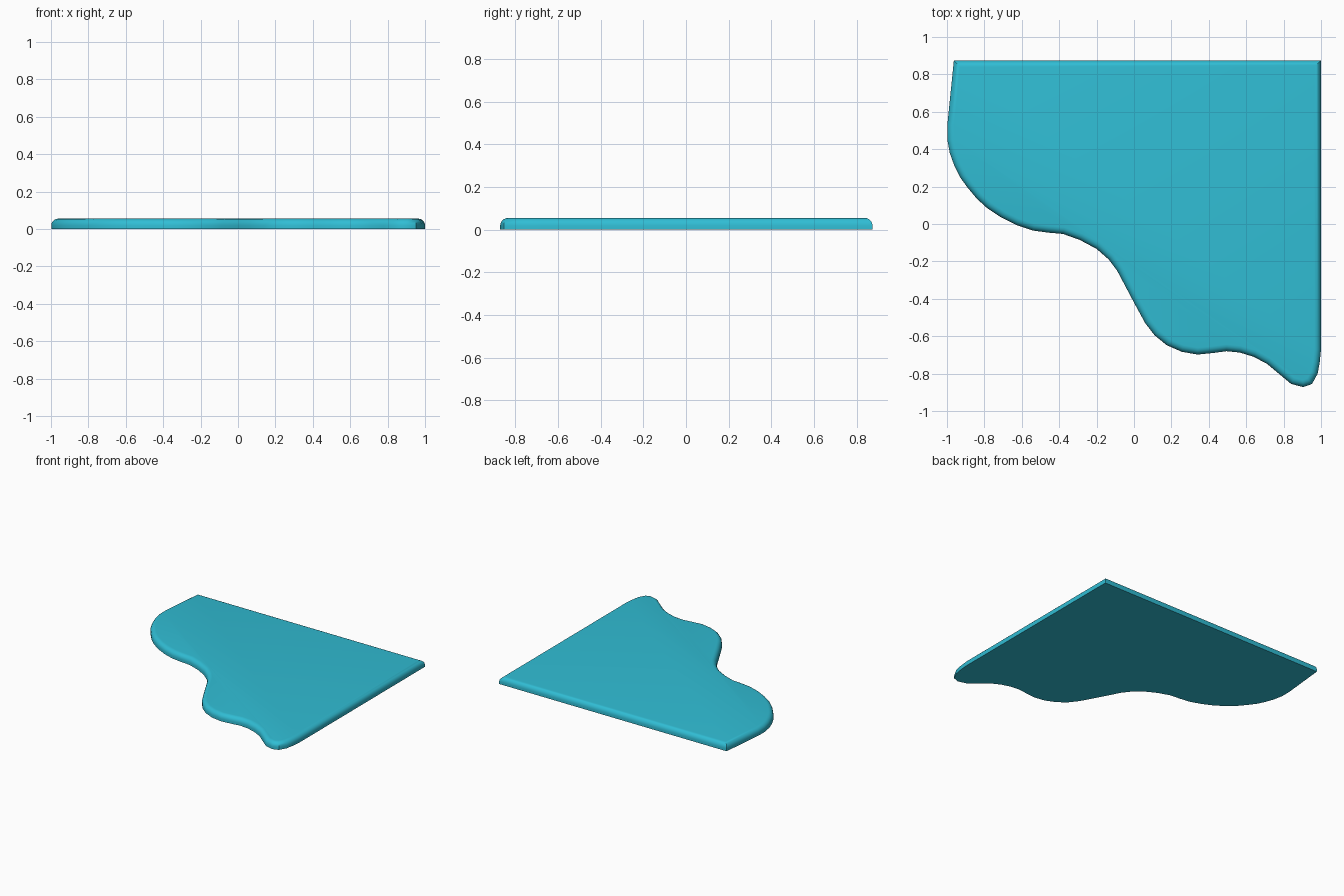
import bpy, bmesh, math
from mathutils import Vector

if "Cube" in bpy.data.objects:
    bpy.data.objects.remove(bpy.data.objects["Cube"])

HEIGHT, ROUND, STEPS = 0.055, 0.036, 5

# Footprint, counter-clockwise: straight back and right sides, wavy front-left side
outline = [Vector(p) for p in [
    (1.0, 0.875), (-0.963, 0.875), (-0.998, 0.53), (-0.998, 0.45), (-0.985, 0.38),
    (-0.96, 0.31), (-0.93, 0.25), (-0.89, 0.195), (-0.84, 0.135), (-0.785, 0.085),
    (-0.71, 0.035), (-0.63, -0.005), (-0.54, -0.035), (-0.46, -0.046),
    (-0.38, -0.053), (-0.29, -0.085), (-0.20, -0.133), (-0.135, -0.19),
    (-0.09, -0.25), (0.0, -0.42), (0.06, -0.53), (0.11, -0.595), (0.175, -0.648),
    (0.255, -0.683), (0.34, -0.698), (0.42, -0.69), (0.495, -0.68),
    (0.565, -0.687), (0.64, -0.71), (0.71, -0.747), (0.78, -0.805),
    (0.84, -0.855), (0.905, -0.872), (0.952, -0.855), (0.982, -0.80),
    (0.993, -0.74), (1.0, -0.67)]]


def inset(points, dist):
    """Move every corner inwards along its mitre."""
    result = []
    for i, p in enumerate(points):
        d1 = (p - points[i - 1]).normalized()
        d2 = (points[(i + 1) % len(points)] - p).normalized()
        n1, n2 = Vector((-d1.y, d1.x)), Vector((-d2.y, d2.x))
        result.append(p + (n1 + n2) * dist / (1 + n1.dot(n2)))
    return result


# Edge profile: short vertical wall, then a quarter round up to the flat top
profile = [(0, 0)]
for k in range(STEPS + 1):
    a = math.pi / 2 * k / STEPS
    profile.append((ROUND * (1 - math.cos(a)), HEIGHT - ROUND + ROUND * math.sin(a)))

bm = bmesh.new()
rings = [[bm.verts.new((p.x, p.y, z)) for p in inset(outline, d)] for d, z in profile]
for low, high in zip(rings, rings[1:]):
    for i in range(len(low)):
        j = (i + 1) % len(low)
        bm.faces.new((low[i], low[j], high[j], high[i]))
bm.faces.new(rings[-1])
bm.faces.new(rings[0][::-1])

mesh = bpy.data.meshes.new("slab")
bm.to_mesh(mesh)
bm.free()
slab = bpy.data.objects.new("slab", mesh)
bpy.context.collection.objects.link(slab)

# Turquoise material
mat = bpy.data.materials.new("turquoise")
mat.diffuse_color = (0.03, 0.51, 0.66, 1)
mat.use_nodes = True
mat.node_tree.nodes["Principled BSDF"].inputs["Base Color"].default_value = mat.diffuse_color
mesh.materials.append(mat)

# Smooth shading with crisp corners
bpy.context.view_layer.objects.active = slab
slab.select_set(True)
bpy.ops.object.shade_smooth_by_angle(angle=math.radians(35))
